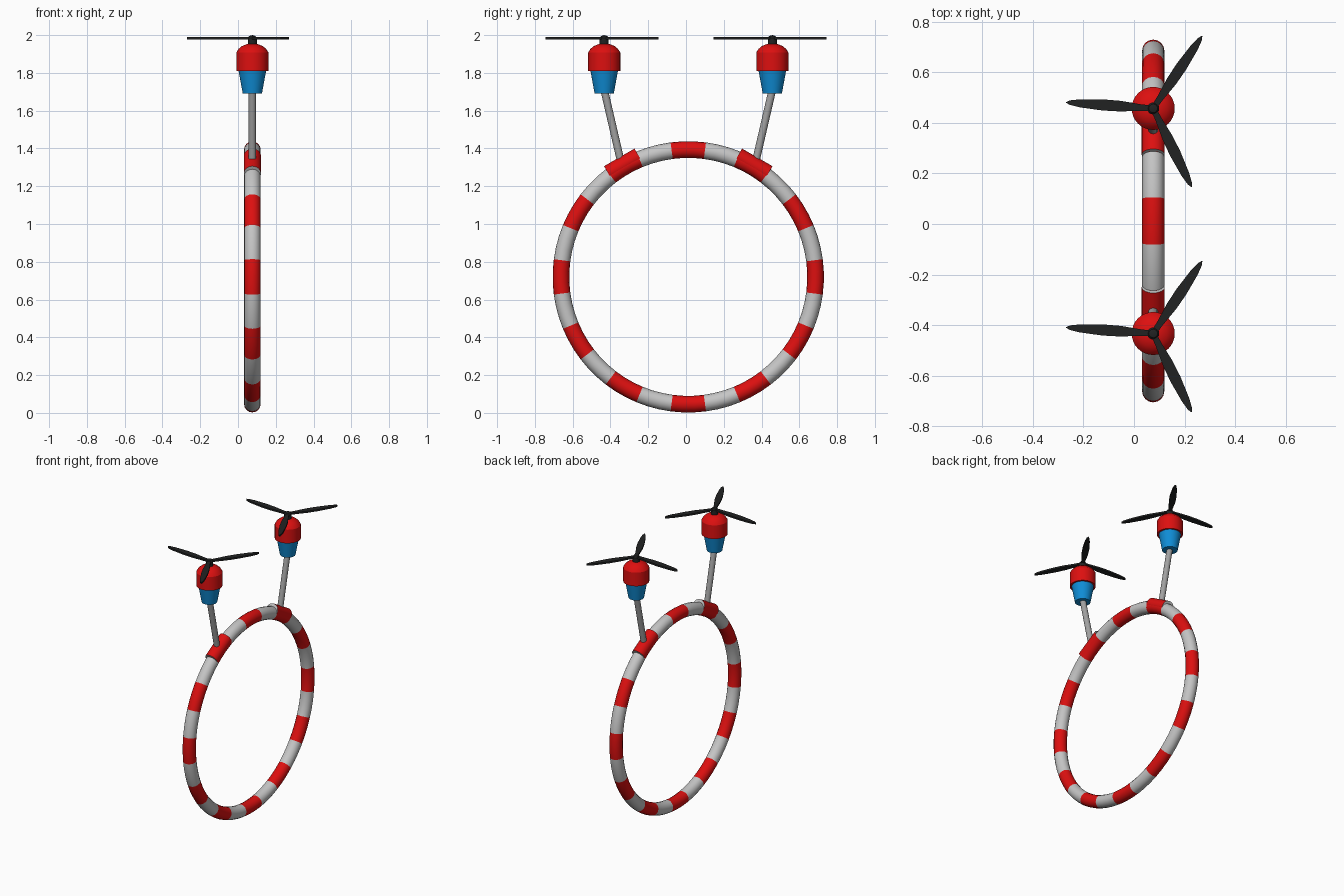
import bpy, bmesh, math
from mathutils import Vector, Matrix

if "Cube" in bpy.data.objects:
    bpy.data.objects.remove(bpy.data.objects["Cube"])

CX, CY, CZ = 0.076, 0.012, 0.72      # ring centre
MAJOR, MINOR = 0.674, 0.044
POD_Y = 0.445                        # pod distance from the ring centre


def material(name, rgb):
    m = bpy.data.materials.new(name)
    m.use_nodes = True
    m.diffuse_color = (*rgb, 1)
    m.node_tree.nodes["Principled BSDF"].inputs["Base Color"].default_value = (*rgb, 1)
    return m


RED = material("red", (0.72, 0.005, 0.005))
WHITE = material("light grey", (0.56, 0.56, 0.56))
STEEL = material("steel grey", (0.36, 0.36, 0.36))
BLUE = material("blue", (0.005, 0.27, 0.68))
BLACK = material("black", (0.015, 0.016, 0.016))


def finish(bm, name, mats, smooth=True):
    bmesh.ops.recalc_face_normals(bm, faces=bm.faces[:])
    mesh = bpy.data.meshes.new(name)
    bm.to_mesh(mesh)
    bm.free()
    ob = bpy.data.objects.new(name, mesh)
    bpy.context.collection.objects.link(ob)
    for m in mats:
        mesh.materials.append(m)
    if smooth:
        bpy.ops.object.select_all(action='DESELECT')
        ob.select_set(True)
        bpy.context.view_layer.objects.active = ob
        bpy.ops.object.shade_smooth_by_angle(angle=math.radians(30))
    return ob


def rod(name, a, b, radius, mats, sides=16, cap_index=0):
    """Cylinder between two points."""
    a, b = Vector(a), Vector(b)
    d = b - a
    bm = bmesh.new()
    place = Matrix.Translation((a + b) / 2) @ d.to_track_quat('Z', 'Y').to_matrix().to_4x4()
    bmesh.ops.create_cone(bm, cap_ends=True, segments=sides, radius1=radius,
                          radius2=radius, depth=d.length, matrix=place)
    for f in bm.faces:
        if len(f.verts) > 4:
            f.material_index = cap_index
    return finish(bm, name, mats)


def lathe(name, profile, centre, mat, sides=32):
    """Closed solid turned around a vertical axis."""
    bm = bmesh.new()
    vs = [bm.verts.new((centre[0] + r, centre[1], z)) for r, z in profile]
    edges = [bm.edges.new(p) for p in zip(vs, vs[1:])]
    bmesh.ops.spin(bm, geom=vs + edges, cent=(*centre, 0), axis=(0, 0, 1),
                   angle=math.tau, steps=sides, use_duplicate=False)
    bmesh.ops.remove_doubles(bm, verts=bm.verts[:], dist=0.0002)
    return finish(bm, name, [mat])


# Striped ring, colour alternating every 15 degrees
def striped_ring(segments=72, sides=16):
    bm = bmesh.new()
    loops = []
    for i in range(segments):
        a = math.tau * (i - 1.5) / segments
        loops.append([])
        for j in range(sides):
            t = math.tau * j / sides
            r = MAJOR + MINOR * math.cos(t)
            loops[-1].append(bm.verts.new((CX + MINOR * math.sin(t),
                                           CY + r * math.cos(a), CZ + r * math.sin(a))))
    for i in range(segments):
        p, q = loops[i], loops[(i + 1) % segments]
        for j in range(sides):
            k = (j + 1) % sides
            f = bm.faces.new((p[j], p[k], q[k], q[j]))
            f.material_index = (i // 3) % 2
    finish(bm, "striped_ring", [RED, WHITE])


# Three flat pointed blades in one object
def propeller(name, y, z=1.984, half=0.006):
    outline = [(0.0, 0.011), (0.05, 0.013), (0.13, 0.021), (0.2, 0.022),
               (0.29, 0.016), (0.33, 0.009), (0.346, 0.001)]
    outline += [(x, -w) for x, w in reversed(outline)]
    bm = bmesh.new()
    for angle in (56, 176, 296):
        turn = Matrix.Translation((CX, y, z)) @ Matrix.Rotation(math.radians(angle), 4, 'Z')
        low = bm.faces.new([bm.verts.new(turn @ Vector((x, w, -half))) for x, w in outline])
        made = bmesh.ops.extrude_face_region(bm, geom=[low], use_keep_orig=True)["geom"]
        bmesh.ops.translate(bm, vec=(0, 0, 2 * half),
                            verts=[v for v in made if isinstance(v, bmesh.types.BMVert)])
    finish(bm, name, [BLACK], smooth=False)


striped_ring()

for side, label in ((-1, "front"), (1, "back")):
    y = CY + side * POD_Y
    # Clamp sleeve tangent to the ring
    a = math.radians(60)
    mid = Vector((CX, CY + side * 0.685 * math.cos(a), CZ + 0.685 * math.sin(a)))
    along = Vector((0, -side * math.sin(a), math.cos(a))) * 0.093
    rod(label + "_sleeve", mid - along, mid + along, 0.0455, [RED, WHITE], 24, 1)
    # Leaning strut
    rod(label + "_strut", (CX, CY + side * 0.357, 1.33), (CX, y, 1.71), 0.02, [STEEL])
    # Motor pod
    lathe(label + "_pod_base", [(0, 1.692), (0.051, 1.692), (0.073, 1.812), (0, 1.812)],
          (CX, y), BLUE)
    lathe(label + "_pod_cap", [(0, 1.81), (0.085, 1.81), (0.085, 1.908), (0.073, 1.927),
                               (0.055, 1.942), (0.03, 1.952), (0, 1.956)], (CX, y), RED)
    lathe(label + "_hub", [(0, 1.945), (0.024, 1.945), (0.024, 1.985), (0.017, 1.995),
                           (0, 2.0)], (CX, y), BLACK, 16)
    propeller(label + "_propeller", y)
